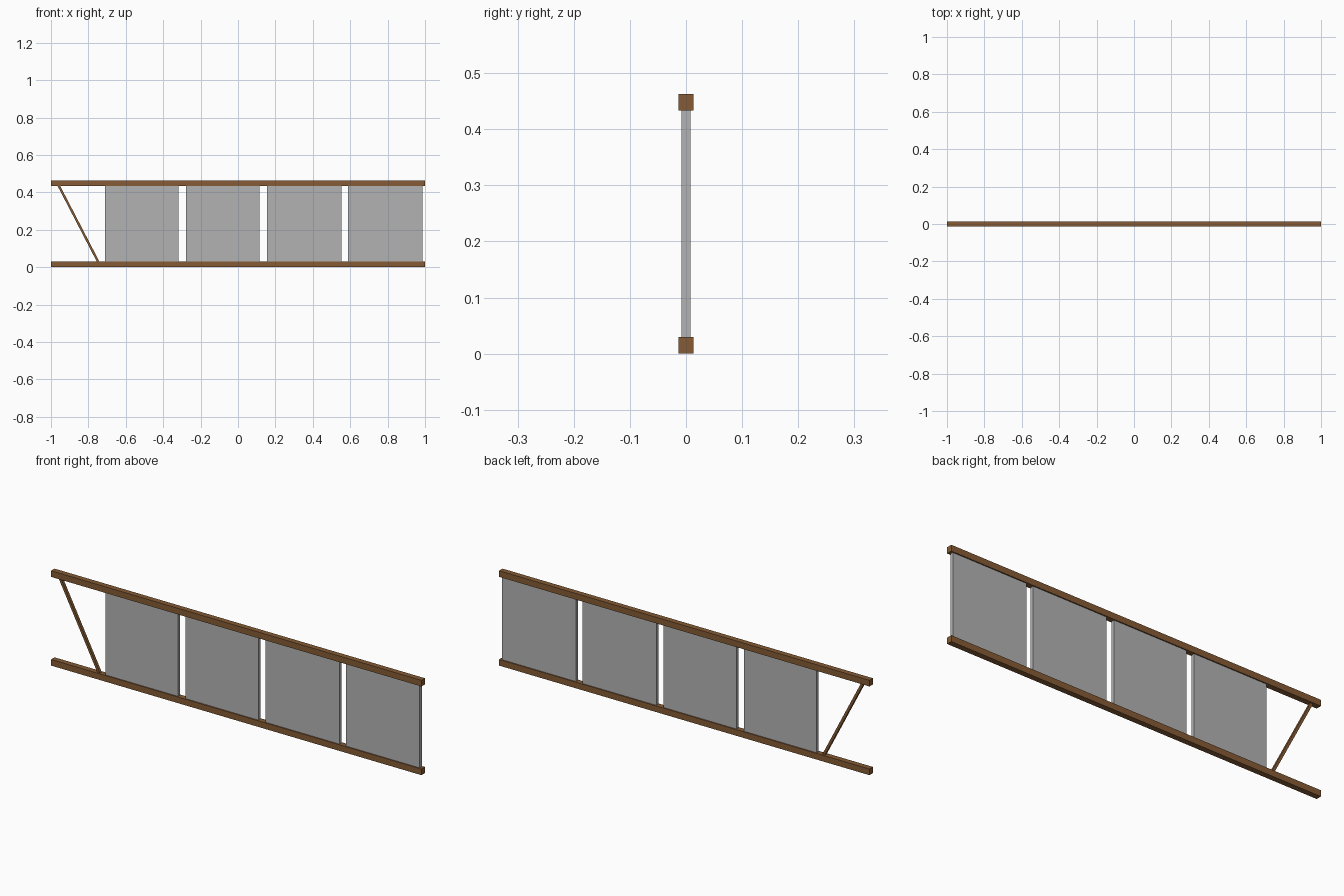
import bpy, bmesh

if "Cube" in bpy.data.objects:
    bpy.data.objects.remove(bpy.data.objects["Cube"])


def material(name, rgb):
    m = bpy.data.materials.new(name)
    m.diffuse_color = (*rgb, 1.0)
    m.use_nodes = True
    m.node_tree.nodes["Principled BSDF"].inputs["Base Color"].default_value = m.diffuse_color
    return m


wood = material("brown_wood", (0.235, 0.105, 0.035))
grey = material("grey_panel", (0.45, 0.45, 0.45))


def prism(name, outline, half_depth, mat):
    """Extrude an x-z outline evenly to both sides of y = 0."""
    bm = bmesh.new()
    face = bm.faces.new([bm.verts.new((x, -half_depth, z)) for x, z in outline])
    out = bmesh.ops.extrude_face_region(bm, geom=[face])
    verts = [g for g in out["geom"] if isinstance(g, bmesh.types.BMVert)]
    bmesh.ops.translate(bm, verts=verts, vec=(0, 2 * half_depth, 0))
    bmesh.ops.recalc_face_normals(bm, faces=bm.faces)
    mesh = bpy.data.meshes.new(name)
    bm.to_mesh(mesh)
    bm.free()
    mesh.materials.append(mat)
    obj = bpy.data.objects.new(name, mesh)
    bpy.context.collection.objects.link(obj)
    return obj


def box(name, x0, x1, z0, z1, half_depth, mat):
    return prism(name, [(x0, z0), (x1, z0), (x1, z1), (x0, z1)], half_depth, mat)


LOW, HIGH, TOP = 0.03, 0.433, 0.463  # inner rail faces and overall height

# Long rails
box("bottom_rail", -1, 1, 0, LOW, 0.0135, wood)
box("top_rail", -1, 1, HIGH, TOP, 0.0135, wood)

# Flat panels between the rails
for i, (x0, x1) in enumerate([(-0.711, -0.318), (-0.278, 0.115),
                              (0.155, 0.553), (0.588, 0.987)]):
    box(f"panel_{i + 1}", x0, x1, LOW, HIGH, 0.008, grey)

# Slanted brace in the open bay, cut flush with the rails
w = 0.007
prism("diagonal_brace", [(-0.748 - w, LOW), (-0.748 + w, LOW),
                         (-0.957 + w, HIGH), (-0.957 - w, HIGH)], 0.007, wood)
